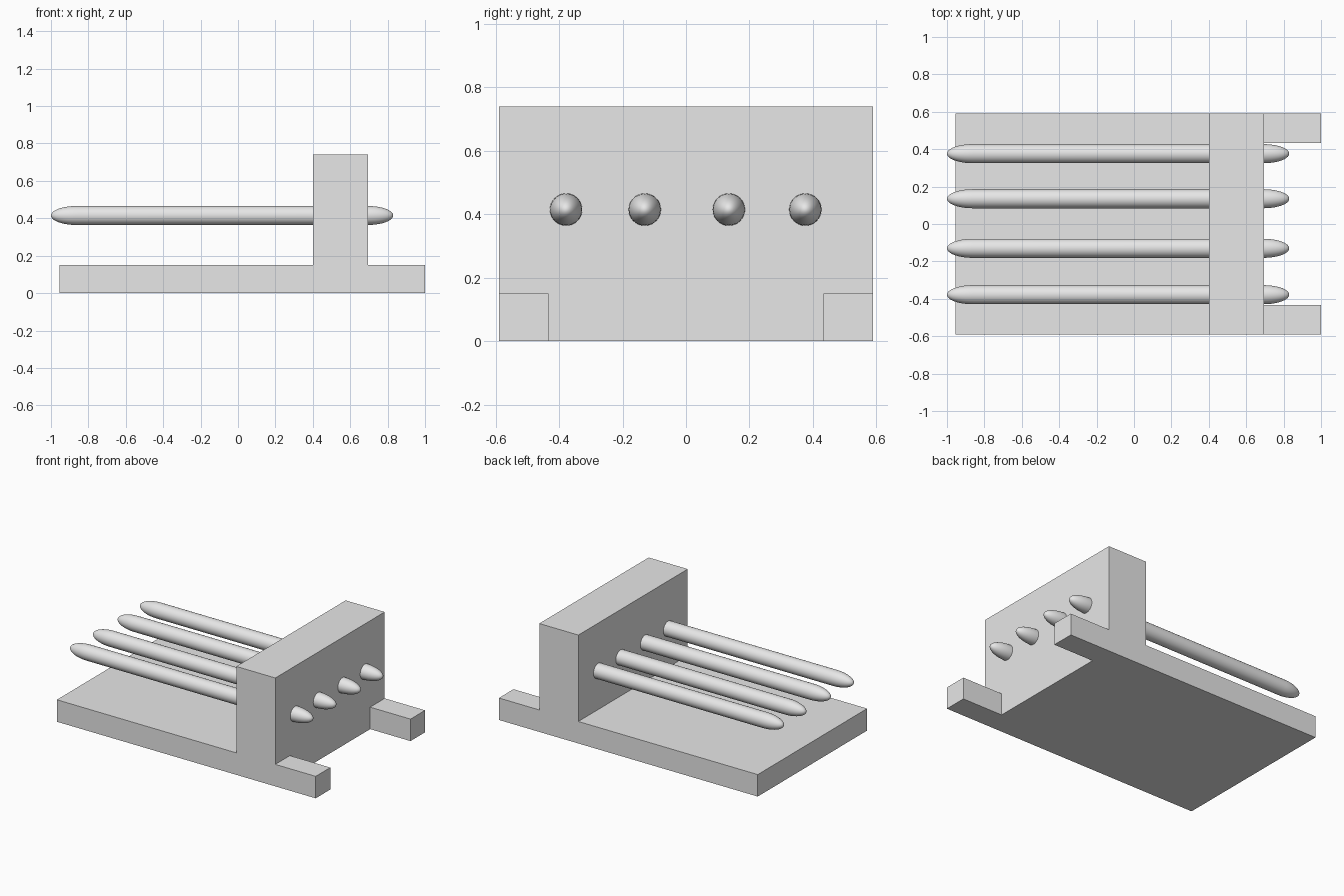
import bpy, bmesh
from math import sin, cos, pi

cube = bpy.data.objects.get("Cube")
if cube:
    bpy.data.objects.remove(cube, do_unlink=True)

# Single grey material
grey = bpy.data.materials.new("light_grey")
grey.use_nodes = True
grey.diffuse_color = (0.8, 0.8, 0.8, 1)
grey.node_tree.nodes["Principled BSDF"].inputs["Base Color"].default_value = (0.8, 0.8, 0.8, 1)

HALF_DEPTH = 0.59
BASE_LEFT, WALL_LEFT, WALL_RIGHT = -0.955, 0.40, 0.695
BASE_TOP, WALL_TOP = 0.15, 0.74


def make_object(name, bm):
    bmesh.ops.recalc_face_normals(bm, faces=bm.faces)
    mesh = bpy.data.meshes.new(name)
    bm.to_mesh(mesh)
    bm.free()
    mesh.materials.append(grey)
    obj = bpy.data.objects.new(name, mesh)
    bpy.context.collection.objects.link(obj)
    return obj


def extrude_profile(name, points, y0, y1):
    """Extrude an x-z outline along y."""
    bm = bmesh.new()
    face = bm.faces.new([bm.verts.new((x, y0, z)) for x, z in points])
    moved = bmesh.ops.extrude_face_region(bm, geom=[face], use_keep_orig=True)["geom"]
    verts = [v for v in moved if isinstance(v, bmesh.types.BMVert)]
    bmesh.ops.translate(bm, verts=verts, vec=(0, y1 - y0, 0))
    return make_object(name, bm)


# Base slab with upright wall
stand = extrude_profile("base_and_wall", [
    (BASE_LEFT, 0), (1, 0), (1, BASE_TOP), (WALL_RIGHT, BASE_TOP),
    (WALL_RIGHT, WALL_TOP), (WALL_LEFT, WALL_TOP),
    (WALL_LEFT, BASE_TOP), (BASE_LEFT, BASE_TOP)], -HALF_DEPTH, HALF_DEPTH)

# Notch between the two projecting feet
cutter = extrude_profile("notch_cutter", [
    (WALL_RIGHT, -0.1), (1.1, -0.1), (1.1, 0.3), (WALL_RIGHT, 0.3)], -0.433, 0.433)
cutter.hide_render = True
cutter.hide_viewport = True
notch = stand.modifiers.new("notch", "BOOLEAN")
notch.operation = "DIFFERENCE"
notch.solver = "EXACT"
notch.object = cutter

# Rods with elongated rounded tips, passing through the wall
RADIUS, TIP, SIDES, STEPS = 0.051, 0.14, 32, 10
ROD_LEFT, ROD_RIGHT, ROD_Z = -1.0, 0.83, 0.415


def make_rod(name, y):
    arc = [i / STEPS * pi / 2 for i in range(1, STEPS + 1)]
    left = [(ROD_LEFT + TIP * (1 - cos(a)), RADIUS * sin(a)) for a in arc]
    right = [(ROD_RIGHT - TIP * (1 - cos(a)), RADIUS * sin(a)) for a in reversed(arc)]
    bm = bmesh.new()
    rings = [[bm.verts.new((x, y + r * cos(2 * pi * k / SIDES), ROD_Z + r * sin(2 * pi * k / SIDES)))
              for k in range(SIDES)] for x, r in left + right]
    for a, b in zip(rings, rings[1:]):
        for k in range(SIDES):
            n = (k + 1) % SIDES
            bm.faces.new((a[k], a[n], b[n], b[k]))
    for x, ring in ((ROD_LEFT, rings[0]), (ROD_RIGHT, rings[-1])):
        tip = bm.verts.new((x, y, ROD_Z))
        for k in range(SIDES):
            bm.faces.new((ring[k], ring[(k + 1) % SIDES], tip))
    for f in bm.faces:
        f.smooth = True
    return make_object(name, bm)


for i, y in enumerate((-0.378, -0.13, 0.135, 0.376)):
    make_rod(f"rod_{i + 1}", y)
